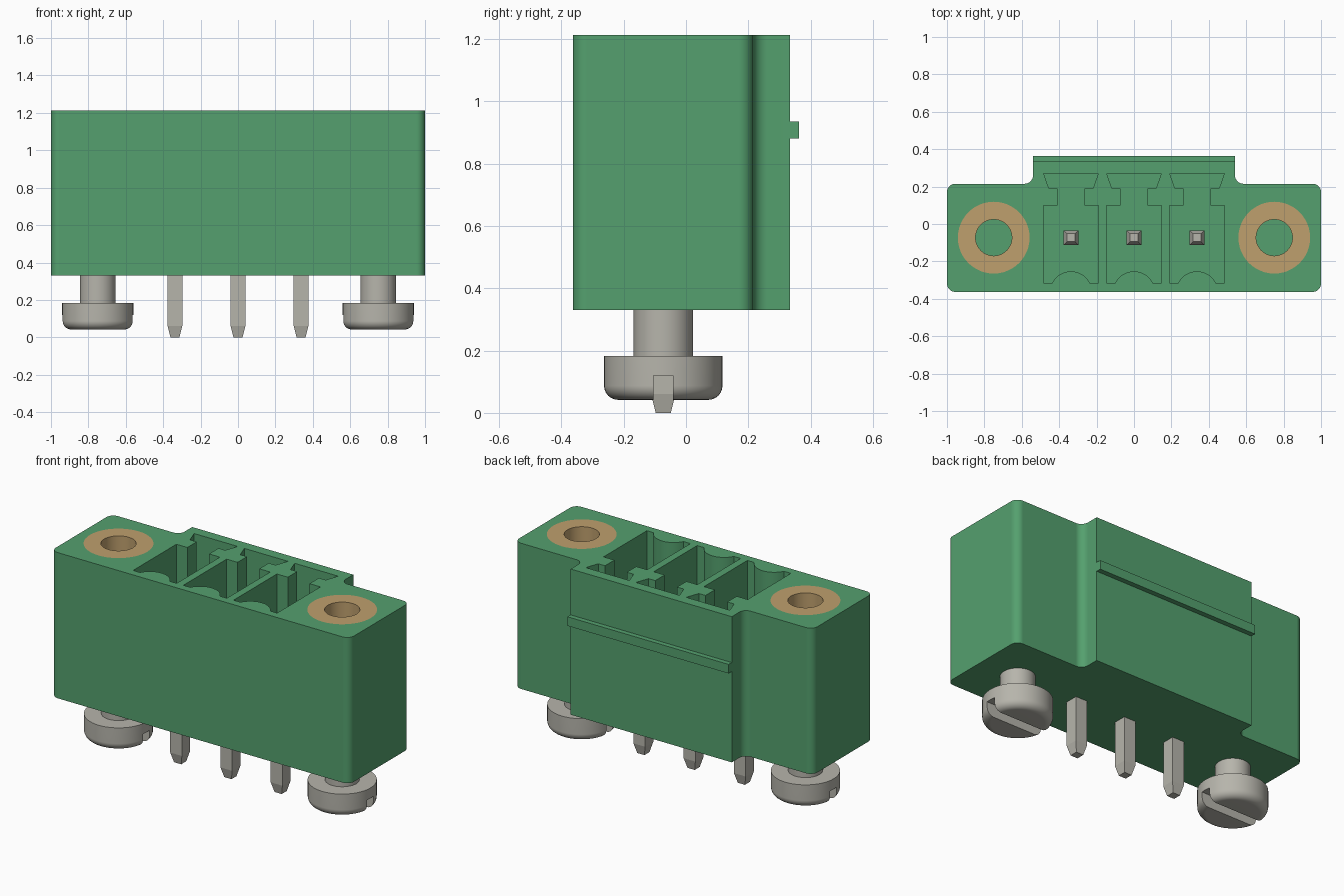
import bpy, bmesh, math
from mathutils import Matrix

cube = bpy.data.objects.get("Cube")
if cube:
    bpy.data.objects.remove(cube, do_unlink=True)

BOTTOM, TOP = 0.33, 1.213       # housing height range
ROW_Y = -0.073                  # centre line of pins and screws
SCREW_X, PITCH = 0.75, 0.337


def material(name, rgb, metallic=0.0):
    m = bpy.data.materials.new(name)
    m.use_nodes = True
    m.diffuse_color = (*rgb, 1)
    bsdf = m.node_tree.nodes["Principled BSDF"]
    bsdf.inputs["Base Color"].default_value = (*rgb, 1)
    bsdf.inputs["Roughness"].default_value = 0.5
    return m


green = material("green plastic", (0.089, 0.352, 0.156))
brass = material("brass", (0.52, 0.35, 0.155))
steel = material("tinned steel", (0.47, 0.46, 0.41))


def finish(bm, name, mat):
    bmesh.ops.recalc_face_normals(bm, faces=bm.faces)
    mesh = bpy.data.meshes.new(name)
    bm.to_mesh(mesh)
    bm.free()
    mesh.materials.append(mat)
    ob = bpy.data.objects.new(name, mesh)
    bpy.context.collection.objects.link(ob)
    return ob


def prism(name, pts, z0, z1, mat):
    """Extrude a plan outline from z0 to z1."""
    bm = bmesh.new()
    face = bm.faces.new([bm.verts.new((x, y, z0)) for x, y in pts])
    top = bmesh.ops.extrude_face_region(bm, geom=[face])["geom"]
    bmesh.ops.translate(bm, vec=(0, 0, z1 - z0),
                        verts=[v for v in top if isinstance(v, bmesh.types.BMVert)])
    return finish(bm, name, mat)


def box(name, x0, x1, y0, y1, z0, z1, mat):
    return prism(name, [(x0, y0), (x1, y0), (x1, y1), (x0, y1)], z0, z1, mat)


def lathe(name, profile, x, y, mat, closed=False, steps=48):
    """Spin an (r, z) profile about a vertical axis at x, y."""
    bm = bmesh.new()
    vs = [bm.verts.new((r, 0, z)) for r, z in profile]
    for a, b in zip(vs, vs[1:] + vs[:1] if closed else vs[1:]):
        bm.edges.new((a, b))
    bmesh.ops.spin(bm, geom=bm.verts[:] + bm.edges[:], cent=(0, 0, 0), axis=(0, 0, 1),
                   angle=2 * math.pi, steps=steps)
    bmesh.ops.remove_doubles(bm, verts=bm.verts, dist=1e-5)
    bmesh.ops.transform(bm, matrix=Matrix.Translation((x, y, 0)), verts=bm.verts)
    return finish(bm, name, mat)


def arc(cx, cy, r, a0, a1, n=8):
    return [(cx + r * math.cos(math.radians(a0 + (a1 - a0) * i / n)),
             cy + r * math.sin(math.radians(a0 + (a1 - a0) * i / n))) for i in range(n + 1)]


def select(ob):
    bpy.ops.object.select_all(action='DESELECT')
    ob.select_set(True)
    bpy.context.view_layer.objects.active = ob


def boolean(ob, other, operation='DIFFERENCE'):
    select(ob)
    mod = ob.modifiers.new("cut", 'BOOLEAN')
    mod.operation, mod.solver, mod.object = operation, 'EXACT', other
    bpy.ops.object.modifier_apply(modifier=mod.name)
    bpy.data.objects.remove(other, do_unlink=True)


def smooth(ob):
    select(ob)
    bpy.ops.object.shade_smooth_by_angle(angle=math.radians(30))
    mod = ob.modifiers.new("weighted normals", 'WEIGHTED_NORMAL')
    mod.keep_sharp = True


# Housing: rounded block with a raised back section
R = 0.045
right = (arc(1 - R, -0.363 + R, R, -90, 0) + arc(1 - R, 0.215 - R, R, 0, 90)
         + arc(0.54 + R, 0.215 + R, R, 270, 180) + [(0.54, 0.333)])
outline = right + [(-x, y) for x, y in reversed(right)]
housing = prism("housing", outline, BOTTOM, TOP, green)

# Contact pockets: keyed slot at the back, curved bump at the front
half = [(0.146, -0.315), (0.146, 0.10), (0.073, 0.10), (0.073, 0.19), (0.118, 0.19), (0.146, 0.27)]
rad = (0.1 ** 2 + 0.062 ** 2) / (2 * 0.062)
span = math.degrees(math.asin(0.1 / rad))
bump = arc(0, -0.253 - rad, rad, 90 + span, 90 - span, 16)
pocket = half + [(-x, y) for x, y in reversed(half)] + bump
for i in (-1, 0, 1):
    boolean(housing, prism("pocket_cutter", [(x + i * PITCH, y) for x, y in pocket],
                           0.48, TOP + 0.1, green))

# Seats for the threaded inserts
INSERT_Z = 0.75
for s in (-1, 1):
    boolean(housing, lathe("seat_cutter", [(0, INSERT_Z), (0.192, INSERT_Z), (0.192, TOP + 0.1),
                                           (0, TOP + 0.1)], s * SCREW_X, ROW_Y, green))
smooth(housing)

# Latching rib across the back
box("back_rib", -0.54, 0.54, 0.32, 0.363, 0.88, 0.935, green)

# Inserts and slotted screws
for s, side in ((-1, "right"), (1, "left")):
    insert = lathe(side + "_insert", [(0.097, INSERT_Z), (0.192, INSERT_Z), (0.192, TOP), (0.097, TOP)],
                   s * SCREW_X, ROW_Y, brass, closed=True)
    smooth(insert)
    profile = ([(0, 0.042)] + arc(0.145, 0.087, 0.045, -90, 0, 6)
               + [(0.19, 0.183), (0.095, 0.183), (0.095, 0.40), (0, 0.40)])
    screw = lathe(side + "_screw", profile, s * SCREW_X, ROW_Y, steel)
    boolean(screw, box("slot_cutter", s * SCREW_X - 0.3, s * SCREW_X + 0.3,
                       ROW_Y - 0.031, ROW_Y + 0.031, -0.1, 0.12, steel))
    smooth(screw)

# Square contact pins with tapered ends
for i, label in ((-1, "right"), (0, "middle"), (1, "left")):
    bm = bmesh.new()
    rings = [[bm.verts.new((i * PITCH + h * a, ROW_Y + h * b, z))
              for a, b in ((-1, -1), (1, -1), (1, 1), (-1, 1))]
             for z, h in ((0, 0.024), (0.06, 0.039), (0.95, 0.039), (1.0, 0.021))]
    bm.faces.new(rings[0])
    bm.faces.new(rings[-1])
    for lo, hi in zip(rings, rings[1:]):
        for k in range(4):
            bm.faces.new((lo[k], lo[(k + 1) % 4], hi[(k + 1) % 4], hi[k]))
    finish(bm, label + "_pin", steel)
